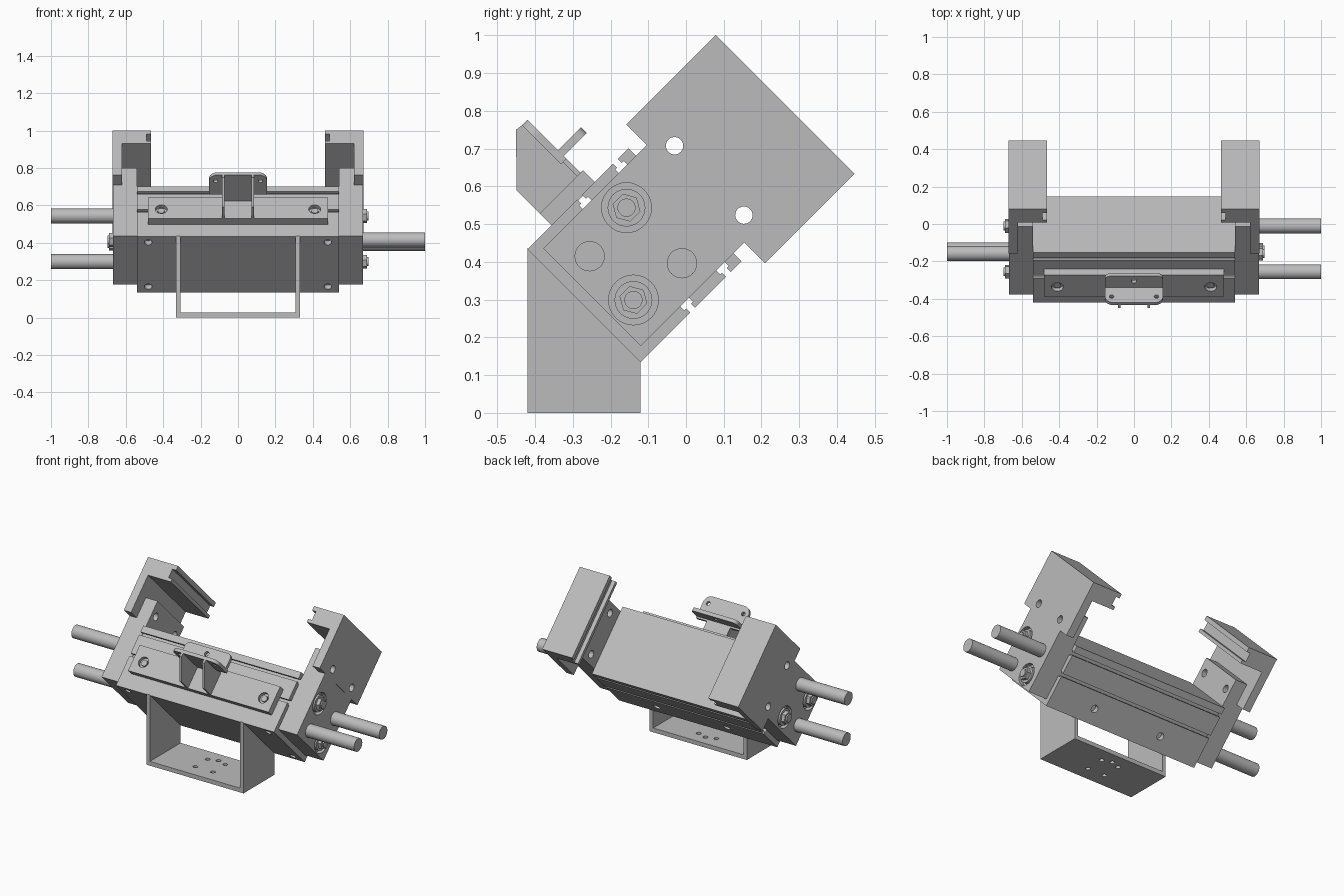
import bpy, bmesh, math
from mathutils import Vector

if "Cube" in bpy.data.objects:
    bpy.data.objects.remove(bpy.data.objects["Cube"])

metal = bpy.data.materials.new("grey metal")
metal.use_nodes = True
GREY = (0.5, 0.5, 0.5, 1)
metal.diffuse_color = GREY
metal.node_tree.nodes["Principled BSDF"].inputs["Base Color"].default_value = GREY

R = math.sqrt(0.5)


def world(x, u, v):
    """Tilted frame: u points up and back, v points up and forward."""
    return Vector((x, (u - v) * R, (u + v) * R))


def tilt(y, z):
    return ((y + z) * R, (z - y) * R)


PLACE = {
    "x": lambda a, b, d: world(d, a, b),
    "u": lambda a, b, d: world(a, d, b),
    "v": lambda a, b, d: world(a, b, d),
    "z": lambda a, b, d: Vector((a, b, d)),
}


def extrude(name, profile, axis, start, end):
    """Extrude a flat outline along one axis."""
    bm = bmesh.new()
    rings = [[bm.verts.new(PLACE[axis](a, b, d)) for a, b in profile] for d in (start, end)]
    bm.faces.new(rings[0])
    bm.faces.new(rings[1][::-1])
    n = len(profile)
    for i in range(n):
        j = (i + 1) % n
        bm.faces.new((rings[0][i], rings[1][i], rings[1][j], rings[0][j]))
    bmesh.ops.recalc_face_normals(bm, faces=bm.faces)
    mesh = bpy.data.meshes.new(name)
    bm.to_mesh(mesh)
    bm.free()
    mesh.materials.append(metal)
    obj = bpy.data.objects.new(name, mesh)
    bpy.context.scene.collection.objects.link(obj)
    return obj


def rect(a0, a1, b0, b1):
    return [(a0, b0), (a1, b0), (a1, b1), (a0, b1)]


def cylinder(name, a, b, radius, axis, start, end, sides=32):
    ring = [(a + radius * math.cos(2 * math.pi * i / sides),
             b + radius * math.sin(2 * math.pi * i / sides)) for i in range(sides)]
    obj = extrude(name, ring, axis, start, end)
    if sides > 6:
        smooth(obj)
    return obj


def select(obj):
    bpy.ops.object.select_all(action="DESELECT")
    obj.select_set(True)
    bpy.context.view_layer.objects.active = obj


def smooth(obj):
    select(obj)
    bpy.ops.object.shade_smooth_by_angle(angle=math.radians(30))


def cut(obj, cutters):
    """Subtract the cutters and discard them."""
    select(obj)
    for c in cutters:
        c.hide_render = True
        mod = obj.modifiers.new("cut", "BOOLEAN")
        mod.operation = "DIFFERENCE"
        mod.solver = "EXACT"
        mod.object = c
        bpy.ops.object.modifier_apply(modifier=mod.name)
        bpy.data.objects.remove(c)


MID = 0.392  # middle of the mechanism along v

# Main body with slots along its front and back faces
half = [(0.01, 0.212)]
for slot in (0.205, 0.339):
    half += [(slot - 0.009, 0.212), (slot - 0.009, 0.197), (slot - 0.016, 0.197),
             (slot - 0.016, 0.178), (slot + 0.016, 0.178), (slot + 0.016, 0.197),
             (slot + 0.009, 0.197), (slot + 0.009, 0.212)]
half.append((0.388, 0.212))
profile = [(u, MID + w) for u, w in half] + [(u, MID - w) for u, w in reversed(half)]
body = extrude("body", profile, "x", -0.54, 0.54)
holes = [cylinder("hole", x, v, 0.02, "u", -0.02, 0.04)
         for x in (-0.48, 0.48) for v in (0.225, 0.56)]
holes += [cylinder("hole", x, 0.1, 0.022, "v", 0.15, 0.21) for x in (-0.24, 0.24)]
cut(body, holes)

# Jaws, end plates, guide rods and nuts; one side is the other turned half round
ROD_SPOTS = [(0.113, 0.474), (0.273, 0.288)]
for side, s in (("left", 1), ("right", -1)):
    plate_outline = [(0.54, 0.041), (0.668, 0.041), (0.668, 0.428),
                     (0.62, 0.428), (0.62, 0.556), (0.54, 0.556)]
    jaw_outline = [(0.67, 0.428), (0.67, 0.764), (0.465, 0.764), (0.465, 0.737),
                   (0.49, 0.737), (0.49, 0.683), (0.465, 0.683), (0.465, 0.663),
                   (0.62, 0.663), (0.62, 0.428)]
    plate = extrude(side + "_end_plate", [(s * x, u) for x, u in plate_outline], "v", 0.21, 0.575)
    jaw = extrude(side + "_jaw", [(s * x, u) for x, u in jaw_outline], "v", 0.132, 0.652)
    for part in (plate, jaw):
        cut(part, [cylinder("hole", 0.479, v, 0.023, "x", s * 0.5, s * 0.7)
                   for v in (MID - 0.13, MID + 0.13)])

    for i, (u, w) in enumerate(ROD_SPOTS):
        rod_v = w if s > 0 else 2 * MID - w
        nut_v = 2 * MID - rod_v
        cylinder(f"{side}_rod_{i}", u, rod_v, 0.04, "x", s * 0.5, s)
        cut(plate, [cylinder("pocket", u, nut_v, 0.066, "x", s * 0.64, s * 0.7)])
        cylinder(f"{side}_washer_{i}", u, nut_v, 0.05, "x", s * 0.635, s * 0.668)
        cylinder(f"{side}_nut_{i}", u, nut_v, 0.038, "x", s * 0.66, s * 0.69, 6)
        cylinder(f"{side}_stud_{i}", u, nut_v, 0.024, "x", s * 0.66, s * 0.698)

# Front mounting pad with sunken screws
pad = extrude("front_pad", rect(-0.48, 0.48, 0.1, 0.262), "v", 0.6, 0.648)
cut(pad, [cylinder("hole", x, 0.172, 0.032, "v", 0.625, 0.7) for x in (-0.41, 0.41)])
for x in (-0.41, 0.41):
    cylinder("pad_screw", x, 0.172, 0.02, "v", 0.62, 0.637, 6)


def rounded_tab(width, low, high, radius, flip=False):
    """Outline with two rounded corners on its high edge."""
    pts = [(-width, low), (width, low)]
    for cx, first in ((width - radius, 0), (radius - width, 90)):
        for k in range(7):
            t = math.radians(first + 15 * k)
            pts.append((cx + radius * math.cos(t), high - radius + radius * math.sin(t)))
    return pts


# Sensor bracket: upright plate, back flange and two ribs
upright = extrude("bracket_plate", rounded_tab(0.155, 0.7, 0.846, 0.045), "u", 0.232, 0.252)
cut(upright, [cylinder("hole", x, 0.8, 0.012, "u", 0.2, 0.3) for x in (-0.12, 0.12)])
extrude("bracket_foot", rect(-0.08, 0.08, 0.64, 0.71), "u", 0.232, 0.252)
flange = extrude("bracket_flange", rounded_tab(0.155, 0.24, 0.338, 0.03), "v", 0.71, 0.732)
cut(flange, [cylinder("hole", 0, 0.3, 0.014, "v", 0.68, 0.76)])
rib = [(0.1, 0.62), (0.1, 0.735), (0.212, 0.849), (0.24, 0.845), (0.24, 0.62)]
for x in (-0.078, 0.078):
    extrude("bracket_rib", rib, "x", x - 0.007, x + 0.007)

# Folded stand with an open front and a drilled base
outline = [tilt(y, z) for y, z in ((-0.42, 0), (-0.12, 0), (-0.12, 0.137), (-0.42, 0.437))]
stand = extrude("stand", outline, "x", -0.332, 0.332)
inside = extrude("inside", rect(-0.308, 0.308, -0.6, 0.1), "z", 0.026, 0.7)
drills = [(x, y) for x in (-0.06, 0.06) for y in (-0.33, -0.21)] + [(0, -0.19)]
cut(stand, [inside] + [cylinder("hole", x, y, 0.014, "z", -0.05, 0.1) for x, y in drills])
